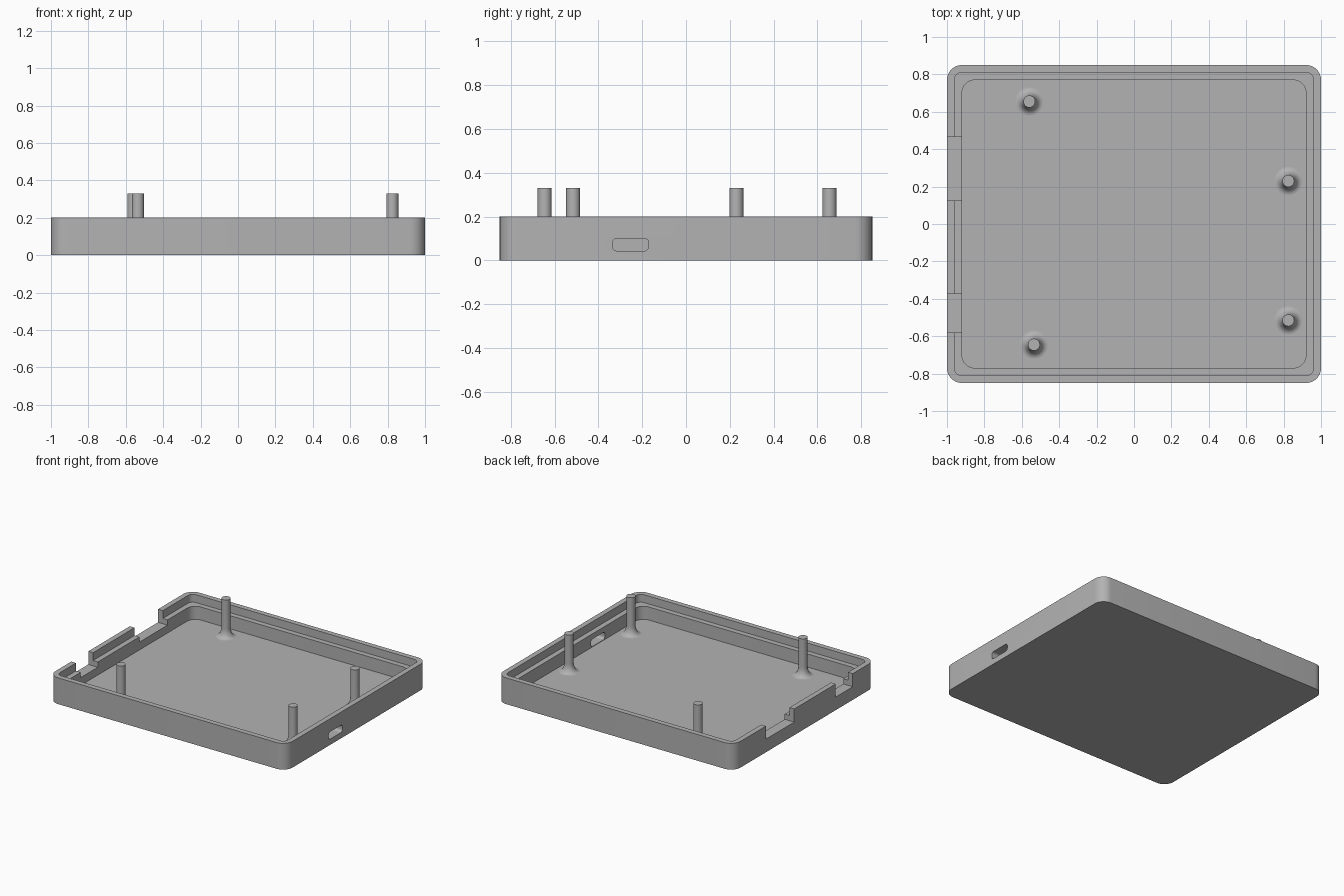
import bpy, bmesh, math

cube = bpy.data.objects.get("Cube")
if cube:
    bpy.data.objects.remove(cube, do_unlink=True)

grey = bpy.data.materials.new("plain_grey")
grey.use_nodes = True
grey.diffuse_color = (0.45, 0.45, 0.45, 1)
grey.node_tree.nodes["Principled BSDF"].inputs["Base Color"].default_value = grey.diffuse_color


def rounded(w, h, r, steps=8):
    """Counter-clockwise outline of a rounded rectangle with half sizes w, h."""
    pts = []
    for k, (sx, sy) in enumerate([(1, 1), (-1, 1), (-1, -1), (1, -1)]):
        for i in range(steps + 1):
            a = math.pi / 2 * (k + i / steps)
            pts.append((sx * (w - r) + r * math.cos(a), sy * (h - r) + r * math.sin(a)))
    return pts


def loft(name, rings):
    """Skin a list of equal point rings and cap both ends."""
    bm = bmesh.new()
    loops = [[bm.verts.new(p) for p in ring] for ring in rings]
    for a, b in zip(loops, loops[1:]):
        for i in range(len(a)):
            j = (i + 1) % len(a)
            bm.faces.new((a[i], a[j], b[j], b[i]))
    bm.faces.new(loops[0][::-1])
    bm.faces.new(loops[-1])
    bmesh.ops.recalc_face_normals(bm, faces=bm.faces)
    mesh = bpy.data.meshes.new(name)
    bm.to_mesh(mesh)
    bm.free()
    mesh.materials.append(grey)
    obj = bpy.data.objects.new(name, mesh)
    bpy.context.collection.objects.link(obj)
    return obj


def activate(obj):
    bpy.ops.object.select_all(action="DESELECT")
    obj.select_set(True)
    bpy.context.view_layer.objects.active = obj


def cut(obj, cutter):
    cutter.hide_render = True
    activate(obj)
    mod = obj.modifiers.new("cut", "BOOLEAN")
    mod.operation, mod.solver, mod.object = "DIFFERENCE", "EXACT", cutter
    bpy.ops.object.modifier_apply(modifier=mod.name)
    bpy.data.objects.remove(cutter, do_unlink=True)


def smooth(obj):
    activate(obj)
    bpy.ops.object.shade_smooth_by_angle(angle=math.radians(30))


# Tray shell: outer wall, lip, ledge and floor as (inset, corner radius, height)
LEVELS = [(0, 0.08, 0), (0, 0.08, 0.2), (0.04, 0.04, 0.2),
          (0.04, 0.04, 0.14), (0.08, 0.07, 0.14), (0.08, 0.07, 0.04)]
tray = loft("tray", [[(x, y, z) for x, y in rounded(1 - d, 0.85 - d, r)]
                     for d, r, z in LEVELS])

# Two open notches in the wall at -x
for y0, y1 in [(0.125, 0.465), (-0.58, -0.375)]:
    outline = [(-1.1, y0), (-0.9, y0), (-0.9, y1), (-1.1, y1)]
    cut(tray, loft("notch_cutter", [[(x, y, z) for x, y in outline] for z in (0.1, 0.3)]))

# Rounded port slot through the wall at +x
cut(tray, loft("port_cutter", [[(x, -0.253 + u, 0.072 + v) for u, v in rounded(0.083, 0.028, 0.02)]
                               for x in (0.88, 1.1)]))
smooth(tray)

# Standing pins with a flared foot
PIN_R, FLARE, RISE, FLOOR, TOP = 0.032, 0.043, 0.07, 0.04, 0.33
profile = [(PIN_R + FLARE, FLOOR - 0.01)]
for i in range(9):
    a = math.pi / 2 * i / 8
    profile.append((PIN_R + FLARE * (1 - math.sin(a)), FLOOR + RISE * (1 - math.cos(a))))
profile.append((PIN_R, TOP))

PINS = {"back_right_pin": (-0.56, 0.655), "front_right_pin": (-0.535, -0.645),
        "back_left_pin": (0.825, 0.23), "front_left_pin": (0.825, -0.515)}
for name, (px, py) in PINS.items():
    rings = [[(px + r * math.cos(math.tau * k / 24), py + r * math.sin(math.tau * k / 24), z)
              for k in range(24)] for r, z in profile]
    smooth(loft(name, rings))
